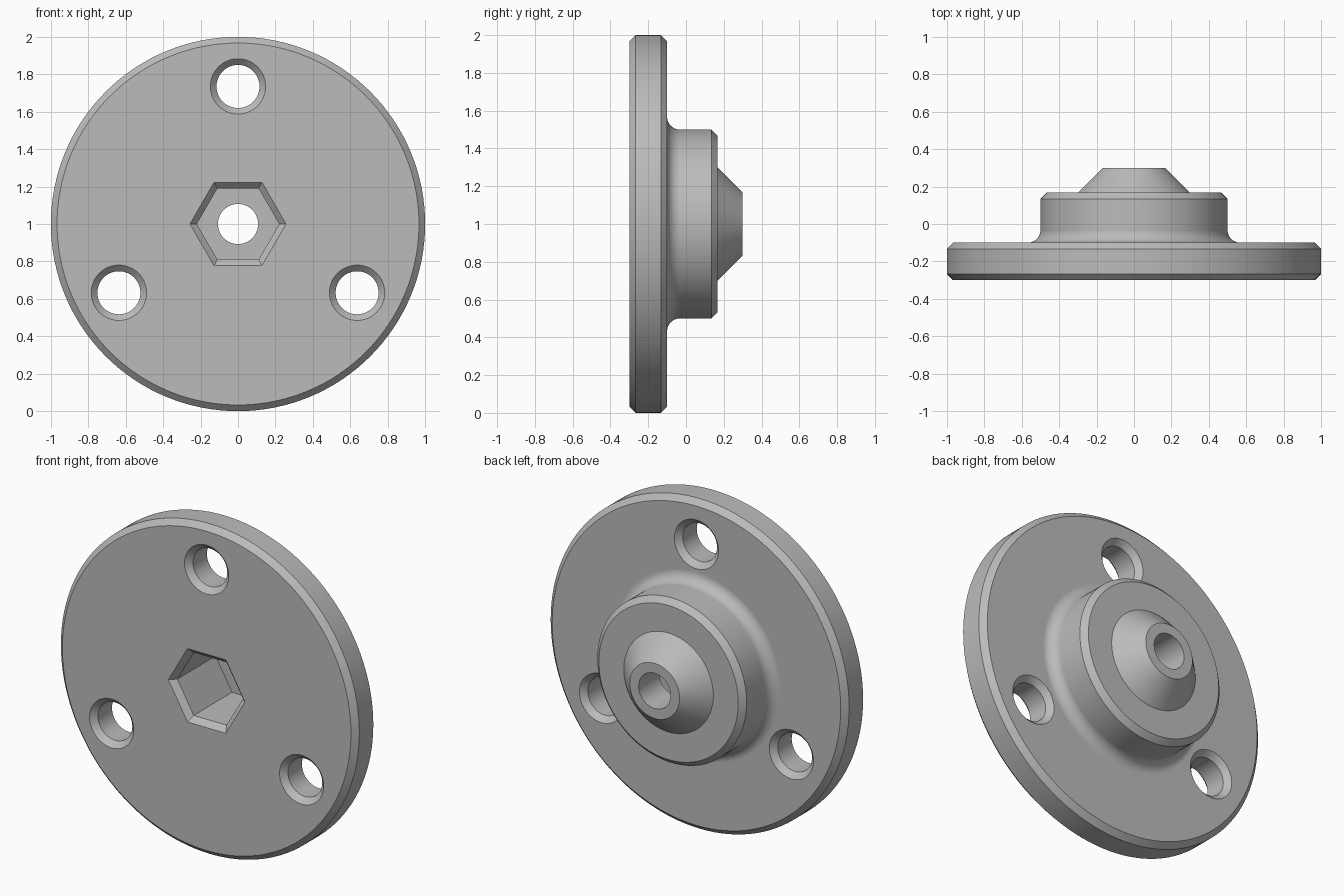
import bpy, bmesh
from math import sin, cos, pi, radians

if "Cube" in bpy.data.objects:
    bpy.data.objects.remove(bpy.data.objects["Cube"])

AXIS_Z = 1.0       # height of the flange centre
CH = 0.033         # chamfer size
FRONT, BACK = -0.3, -0.1

grey = bpy.data.materials.new("plain grey")
grey.use_nodes = True
grey.diffuse_color = (0.5, 0.5, 0.5, 1)
grey.node_tree.nodes["Principled BSDF"].inputs["Base Color"].default_value = (0.5, 0.5, 0.5, 1)


def lathe(name, profile, sides, cx=0.0, cz=AXIS_Z, ring=False, turn=0.0):
    """Sweep (radius, y) points about the y axis; ring joins last to first, else ends are capped."""
    bm = bmesh.new()
    rows = []
    for r, y in profile:
        angles = [2 * pi * i / sides + turn for i in range(sides)]
        rows.append([bm.verts.new((cx + r * sin(a), y, cz + r * cos(a))) for a in angles])
    pairs = list(zip(rows, rows[1:]))
    if ring:
        pairs.append((rows[-1], rows[0]))
    else:
        bm.faces.new(rows[0])
        bm.faces.new(rows[-1])
    for a, b in pairs:
        for i in range(sides):
            j = (i + 1) % sides
            bm.faces.new((a[i], a[j], b[j], b[i]))
    bmesh.ops.recalc_face_normals(bm, faces=bm.faces)
    mesh = bpy.data.meshes.new(name)
    bm.to_mesh(mesh)
    bm.free()
    mesh.materials.append(grey)
    obj = bpy.data.objects.new(name, mesh)
    bpy.context.collection.objects.link(obj)
    return obj


# Flange body: chamfered disc, filleted hub, cone nose and through bore
BORE, HUB, FILLET = 0.107, 0.5, 0.067
fillet = [(HUB + FILLET * (1 - sin(t)), BACK + FILLET * (1 - cos(t)))
          for t in (pi / 2 * i / 10 for i in range(11))]
profile = [(BORE, FRONT), (1 - CH, FRONT), (1, FRONT + CH), (1, BACK - CH), (1 - CH, BACK)]
profile += fillet
profile += [(HUB, 0.167 - CH), (HUB - CH, 0.167), (0.3, 0.167), (0.167, 0.3), (BORE, 0.3)]
flange = lathe("flange", profile, 128, ring=True)

# Cutters: three bolt holes chamfered at both ends, one hexagonal socket
HOLE, OVER = 0.115, 0.01
hole_profile = [(HOLE + CH + OVER, FRONT - OVER), (HOLE, FRONT + CH),
                (HOLE, BACK - CH), (HOLE + CH + OVER, BACK + OVER)]
cutters = []
for k in range(3):
    a = 2 * pi * k / 3
    cutters.append(lathe("bolt_hole_cutter", hole_profile, 48,
                         0.735 * sin(a), AXIS_Z + 0.735 * cos(a)))
HEX = 0.22
hex_profile = [(HEX + CH * 1.15 + OVER, FRONT - OVER), (HEX, FRONT + CH), (HEX, 0.1)]
cutters.append(lathe("hex_socket_cutter", hex_profile, 6, turn=pi / 6))

bpy.ops.object.select_all(action='DESELECT')
bpy.context.view_layer.objects.active = flange
flange.select_set(True)
for c in cutters:
    mod = flange.modifiers.new("cut", 'BOOLEAN')
    mod.operation, mod.solver, mod.object = 'DIFFERENCE', 'EXACT', c
    bpy.ops.object.modifier_apply(modifier=mod.name)
    bpy.data.objects.remove(c)

# Smooth round surfaces, crisp edges
bpy.ops.object.shade_smooth_by_angle(angle=radians(30))
weighted = flange.modifiers.new("weighted_normals", 'WEIGHTED_NORMAL')
weighted.keep_sharp = True
